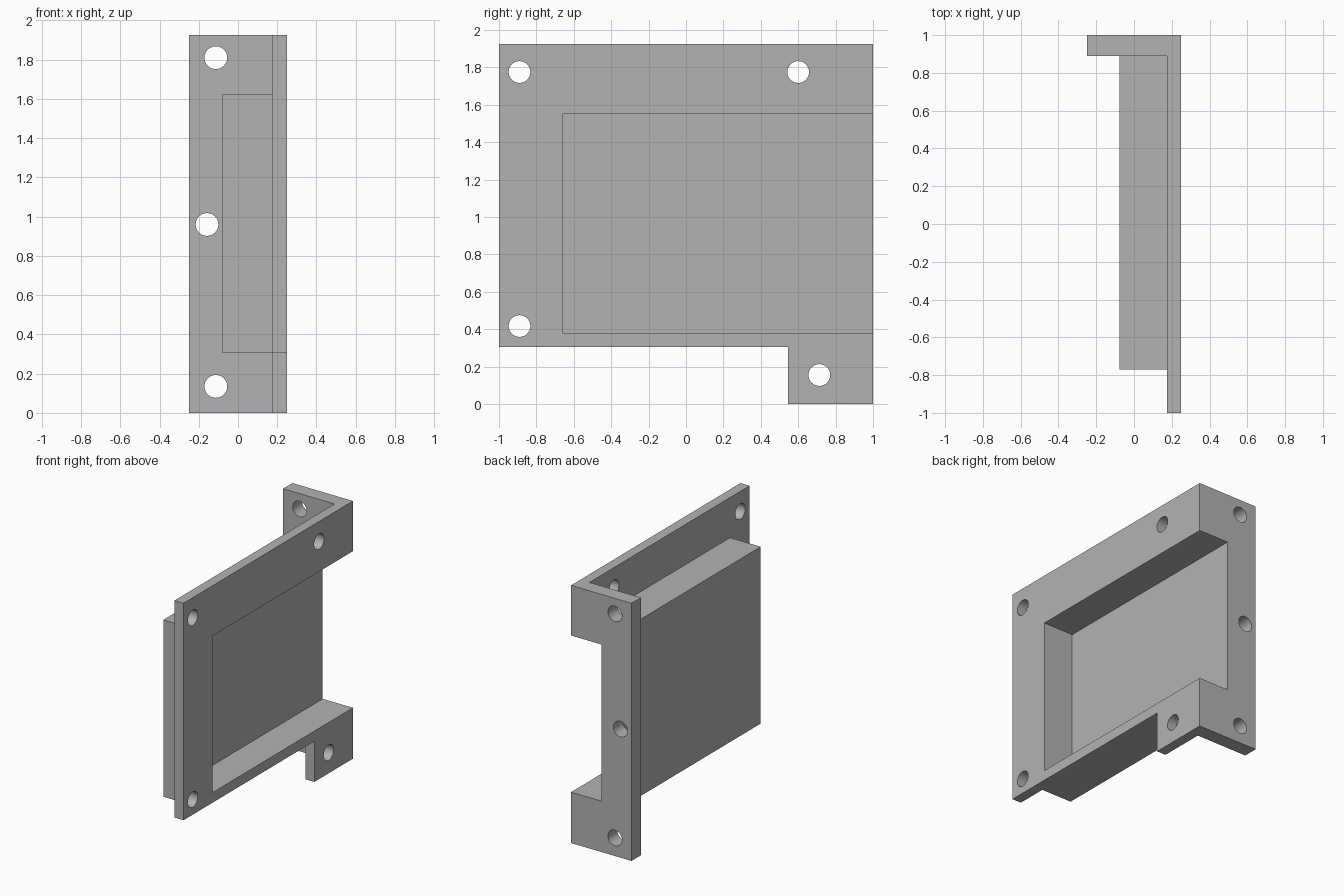
import bpy
import math

if "Cube" in bpy.data.objects:
    bpy.data.objects.remove(bpy.data.objects["Cube"], do_unlink=True)

grey = bpy.data.materials.new("matte grey")
grey.use_nodes = True
colour = (0.45, 0.45, 0.45, 1)
grey.diffuse_color = colour
grey.node_tree.nodes["Principled BSDF"].inputs["Base Color"].default_value = colour

HEIGHT = 1.925
SHELF = 0.304      # underside of side plate and pocket box
RADIUS = 0.058


def prism(name, outline, z0, z1):
    """Extrude an xy outline (anticlockwise) between two heights."""
    n = len(outline)
    verts = [(x, y, z) for z in (z0, z1) for x, y in outline]
    faces = [tuple(reversed(range(n))), tuple(range(n, 2 * n))]
    faces += [(i, (i + 1) % n, n + (i + 1) % n, n + i) for i in range(n)]
    mesh = bpy.data.meshes.new(name)
    mesh.from_pydata(verts, [], faces)
    mesh.materials.append(grey)
    obj = bpy.data.objects.new(name, mesh)
    bpy.context.collection.objects.link(obj)
    return obj


def box(name, x, y, z):
    outline = [(x[0], y[0]), (x[1], y[0]), (x[1], y[1]), (x[0], y[1])]
    return prism(name, outline, *z)


def drill(location, rotation):
    bpy.ops.mesh.primitive_cylinder_add(vertices=48, radius=RADIUS, depth=0.4,
                                        location=location, rotation=rotation)
    cutter = bpy.context.object
    cutter.name = "hole_cutter"
    cutter.data.materials.append(grey)
    return cutter


def combine(target, tool, operation):
    """Apply a boolean to the target and discard the tool."""
    bpy.context.view_layer.objects.active = target
    mod = target.modifiers.new("boolean", 'BOOLEAN')
    mod.operation = operation
    mod.solver = 'EXACT'
    mod.object = tool
    bpy.ops.object.modifier_apply(modifier=mod.name)
    bpy.data.objects.remove(tool, do_unlink=True)


# Angle-shaped body: side plate and rear flange
bracket = prism("mounting_bracket", [(0.175, -1), (0.25, -1), (0.25, 1),
                                     (-0.25, 1), (-0.25, 0.89), (0.175, 0.89)], 0, HEIGHT)

# Clear the lower edge of the side plate, leaving a foot at the back
combine(bracket, box("foot_cutter", (0, 0.5), (-1.2, 0.545), (-0.2, SHELF)), 'DIFFERENCE')

# Pocket box behind the plate, then its hollow, open at the side and rear
combine(bracket, box("pocket_box", (-0.078, 0.2), (-0.77, 0.94), (SHELF, 1.625)), 'UNION')
combine(bracket, box("pocket_cutter", (0, 0.5), (-0.66, 1.2), (0.38, 1.55)), 'DIFFERENCE')

# Screw holes through the side plate
for y, z in ((-0.89, 1.775), (0.6, 1.775), (-0.89, 0.417), (0.713, 0.155)):
    combine(bracket, drill((0.25, y, z), (0, math.pi / 2, 0)), 'DIFFERENCE')

# Screw holes through the rear flange
for x, z in ((-0.113, 1.81), (-0.158, 0.96), (-0.113, 0.135)):
    combine(bracket, drill((x, 1, z), (math.pi / 2, 0, 0)), 'DIFFERENCE')

bpy.ops.object.select_all(action='DESELECT')
bracket.select_set(True)
bpy.context.view_layer.objects.active = bracket
bpy.ops.object.shade_smooth_by_angle(angle=math.radians(30))
